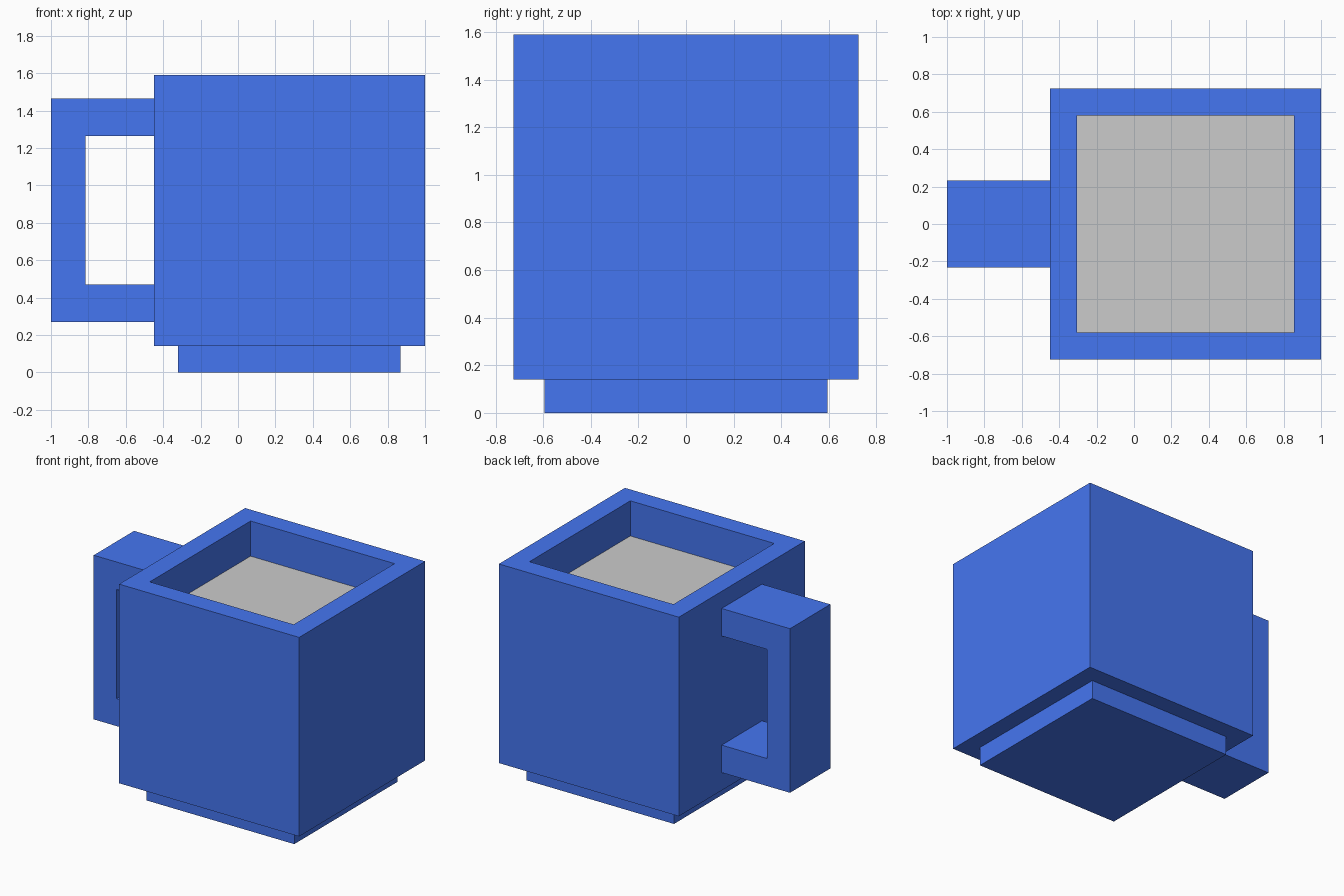
import bpy, bmesh
from mathutils import Vector, Matrix

if "Cube" in bpy.data.objects:
    bpy.data.objects.remove(bpy.data.objects["Cube"])

CX = 0.275                    # centre of the cup in x
HALF, WALL = 0.725, 0.145     # cup half width and wall thickness
Z_FOOT, Z_RIM = 0.14, 1.59

blue = bpy.data.materials.new("blue_glaze")
blue.diffuse_color = (0.06, 0.18, 0.88, 1)
blue.use_nodes = True
blue.node_tree.nodes["Principled BSDF"].inputs["Base Color"].default_value = blue.diffuse_color


def finish(name, bm, mat=None):
    bmesh.ops.recalc_face_normals(bm, faces=bm.faces)
    mesh = bpy.data.meshes.new(name)
    bm.to_mesh(mesh)
    bm.free()
    if mat:
        mesh.materials.append(mat)
    obj = bpy.data.objects.new(name, mesh)
    bpy.context.collection.objects.link(obj)
    return obj


def inset_and_push(bm, z_dir, inset, dz):
    """Inset the face pointing up or down, then extrude it vertically by dz."""
    bm.normal_update()
    face = next(f for f in bm.faces if f.normal.z * z_dir > 0.9)
    bmesh.ops.inset_region(bm, faces=[face], thickness=inset, use_even_offset=True)
    new = bmesh.ops.extrude_discrete_faces(bm, faces=[face])["faces"][0]
    bmesh.ops.translate(bm, verts=new.verts, vec=(0, 0, dz))


# Cup: a block with a hollow in the top and a stepped foot below
bm = bmesh.new()
height = Z_RIM - Z_FOOT
bmesh.ops.create_cube(bm, size=1, matrix=Matrix.Translation((CX, 0, Z_FOOT + height / 2))
                      @ Matrix.Diagonal((2 * HALF, 2 * HALF, height, 1)))
inset_and_push(bm, -1, 0.13, -Z_FOOT)
inset_and_push(bm, 1, WALL, WALL - height)
finish("cup", bm, blue)

# Drink: flat surface spanning the hollow
bm = bmesh.new()
bmesh.ops.create_grid(bm, x_segments=1, y_segments=1, size=HALF - WALL,
                      matrix=Matrix.Translation((CX, 0, 1.334)))
finish("drink_surface", bm)

# Handle: C-shaped profile extruded across y, its ends sunk into the cup wall
profile = [(-0.40, 0.27), (-1.0, 0.27), (-1.0, 1.465), (-0.40, 1.465),
           (-0.40, 1.265), (-0.815, 1.265), (-0.815, 0.47), (-0.40, 0.47)]
bm = bmesh.new()
side = bm.faces.new([bm.verts.new((x, -0.232, z)) for x, z in profile])
geom = bmesh.ops.extrude_face_region(bm, geom=[side])["geom"]
bmesh.ops.translate(bm, vec=Vector((0, 0.464, 0)),
                    verts=[g for g in geom if isinstance(g, bmesh.types.BMVert)])
finish("handle", bm, blue)
